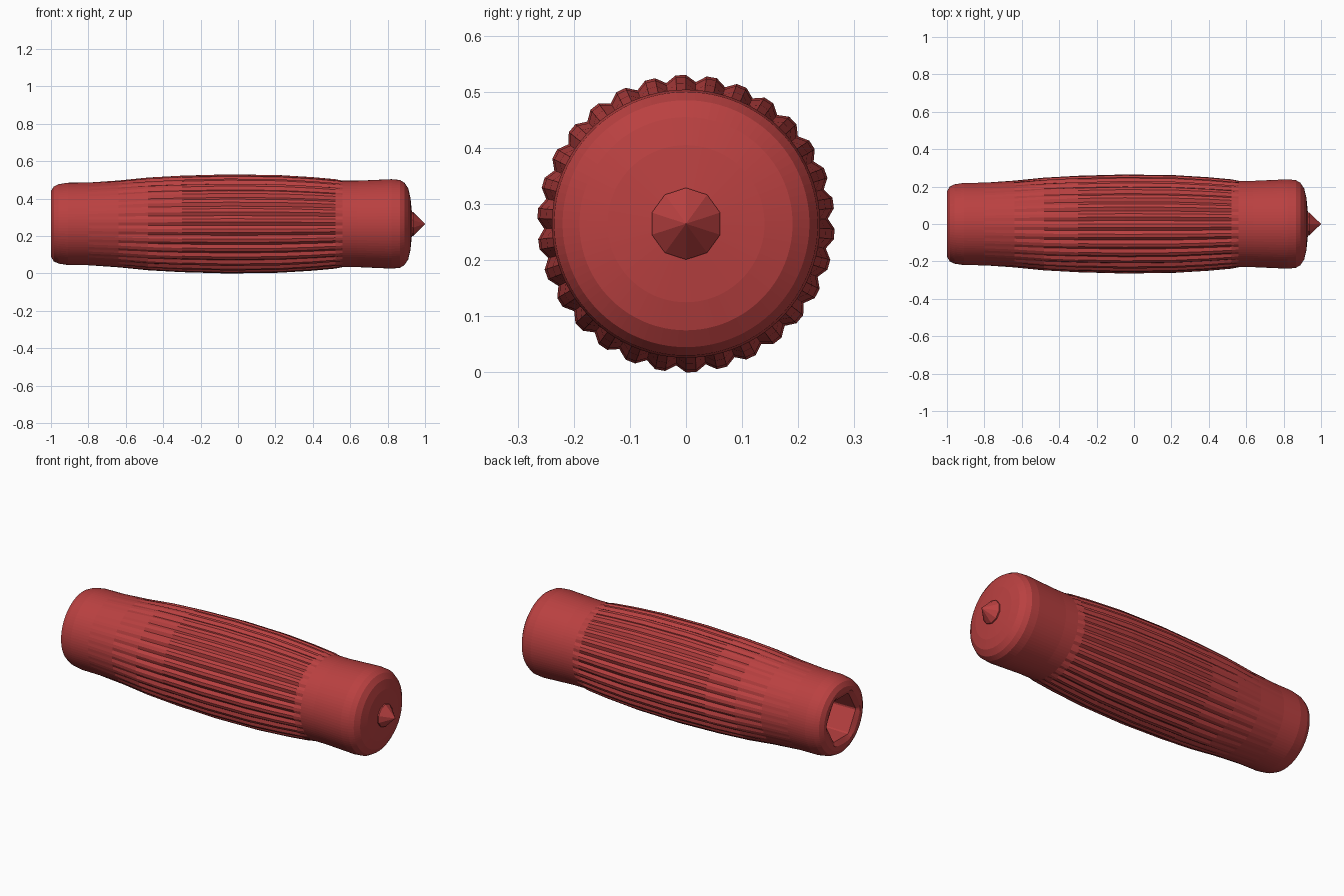
import bpy, bmesh, math

if "Cube" in bpy.data.objects:
    bpy.data.objects.remove(bpy.data.objects["Cube"])

CZ = 0.265          # height of the long axis
FLUTES = 30
N = FLUTES * 3      # three points per flute: two on the ridge, one in the groove

red = bpy.data.materials.new("red plastic")
red.diffuse_color = (0.49, 0.052, 0.052, 1)
red.use_nodes = True
red.node_tree.nodes["Principled BSDF"].inputs["Base Color"].default_value = red.diffuse_color

def hexed(r, a):
    """Radius of a hexagon outline at angle a."""
    s = math.pi / 3
    return r * math.cos(s / 2) / math.cos((a % s) - s / 2)

def make(name, rings, n, radius):
    """Loft closed rings along x; both ends are capped."""
    bm = bmesh.new()
    loops = []
    for k, (x, *rest) in enumerate(rings):
        loop = []
        for i in range(n):
            a = 2 * math.pi * (i + 0.5) / n
            r = radius(i, a, *rest)
            loop.append(bm.verts.new((x, r * math.cos(a), CZ + r * math.sin(a))))
        loops.append(loop)
    for p, q in zip(loops, loops[1:]):
        for i in range(n):
            j = (i + 1) % n
            bm.faces.new((p[i], p[j], q[j], q[i]))
    bm.faces.new(loops[0])
    bm.faces.new(loops[-1])
    bmesh.ops.remove_doubles(bm, verts=bm.verts, dist=1e-5)
    bmesh.ops.recalc_face_normals(bm, faces=bm.faces)
    me = bpy.data.meshes.new(name)
    bm.to_mesh(me)
    bm.free()
    me.materials.append(red)
    ob = bpy.data.objects.new(name, me)
    bpy.context.collection.objects.link(ob)
    return ob

# Grip: (x, radius, groove depth, hexagon amount), from socket floor to front face
grip = [
    (-0.75, 0.130, 0, 1), (-0.985, 0.135, 0, 1),          # hex socket
    (-1.00, 0.155, 0, 0.5), (-1.00, 0.175, 0, 0), (-0.985, 0.200, 0, 0),
    (-0.96, 0.212, 0, 0), (-0.91, 0.220, 0, 0), (-0.80, 0.221, 0, 0),
    (-0.64, 0.232, 0.002, 0), (-0.48, 0.248, 0.008, 0),
    (-0.30, 0.258, 0.011, 0), (-0.05, 0.265, 0.012, 0),
    (0.22, 0.261, 0.012, 0), (0.40, 0.250, 0.012, 0), (0.52, 0.239, 0.010, 0),
    (0.56, 0.231, 0, 0), (0.64, 0.231, 0, 0), (0.82, 0.239, 0, 0),
    (0.865, 0.235, 0, 0), (0.89, 0.220, 0, 0), (0.91, 0.190, 0, 0),
    (0.922, 0.140, 0, 0), (0.93, 0.060, 0, 0),
]

def grip_radius(i, a, r, groove, hexa):
    r = r * (1 - hexa) + hexed(r, a) * hexa
    return r - (groove if i % 3 == 0 else 0)

make("fluted_grip", grip, N, grip_radius)

# Pointed tip on the front face
make("tip_cone", [(0.915, 0.064), (0.937, 0.064), (1.0, 0.0005)], 10,
     lambda i, a, r: r)
